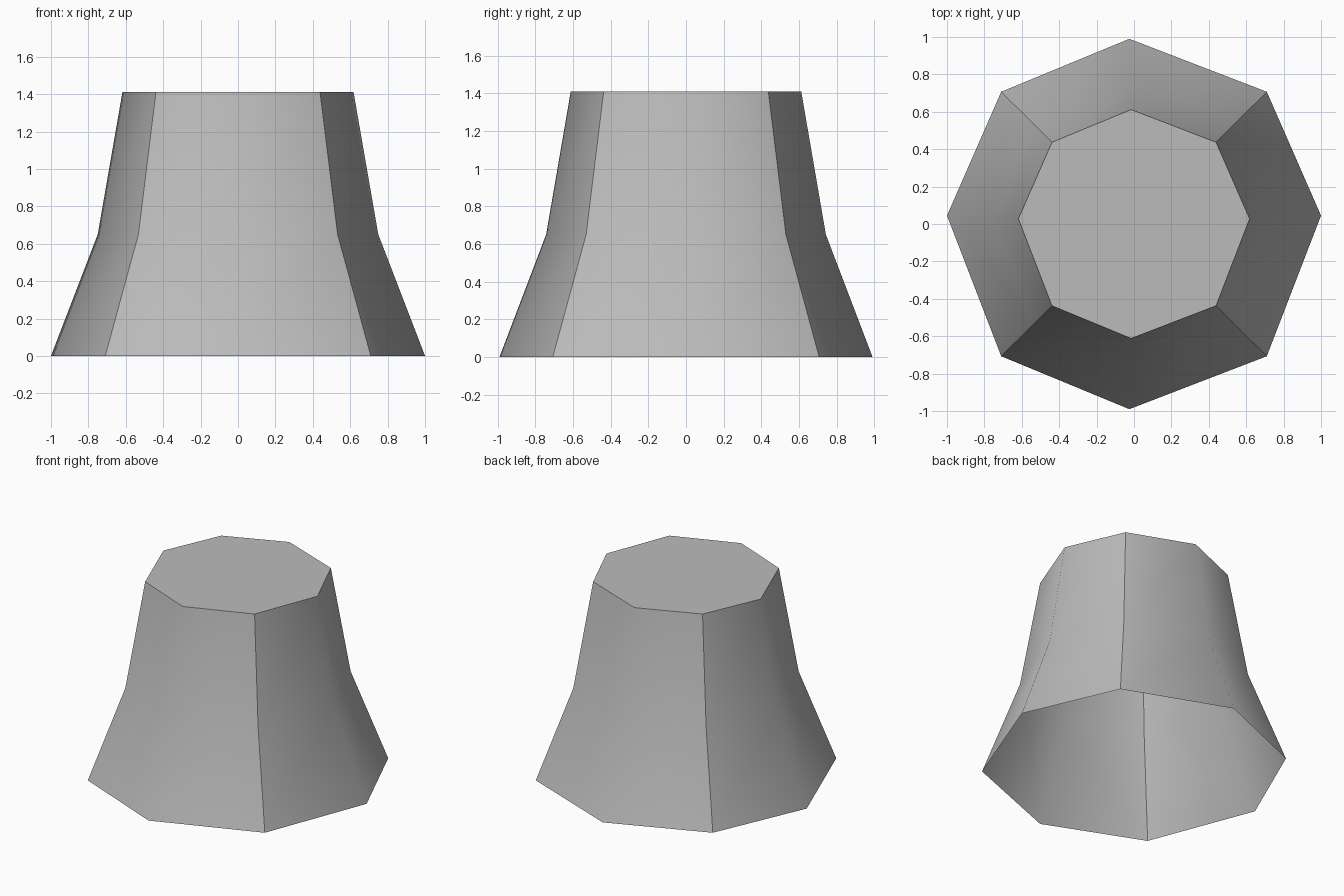
import bpy
import bmesh

cube = bpy.data.objects.get("Cube")
if cube:
    bpy.data.objects.remove(cube, do_unlink=True)

# Plain grey material
grey = bpy.data.materials.new("grey")
grey.use_nodes = True
colour = (0.5, 0.5, 0.5, 1)
grey.diffuse_color = colour
grey.node_tree.nodes["Principled BSDF"].inputs["Base Color"].default_value = colour

# Slightly uneven octagon; the corners are creased, the points between are soft
outline = [(1, 0.045), (0.71, 0.707), (-0.025, 0.99), (-0.71, 0.707),
           (-1, 0.045), (-0.71, -0.707), (-0.025, -0.99), (0.71, -0.707)]
levels = [(0, 1), (0.65, 0.75), (1.41, 0.618)]  # height, scale

bm = bmesh.new()
rings = [[bm.verts.new((x * s, y * s, z)) for x, y in outline] for z, s in levels]
count = len(outline)

# Flared wall, open underneath
for low, high in zip(rings, rings[1:]):
    for i in range(count):
        j = (i + 1) % count
        bm.faces.new((low[i], low[j], high[j], high[i])).smooth = True
    for i in range(1, count, 2):
        bm.edges.get((low[i], high[i])).smooth = False

# Flat cap with a crisp rim
cap = bm.faces.new(rings[-1])
for edge in cap.edges:
    edge.smooth = False

mesh = bpy.data.meshes.new("flared_pedestal")
bm.to_mesh(mesh)
bm.free()
mesh.materials.append(grey)
pedestal = bpy.data.objects.new("flared_pedestal", mesh)
bpy.context.collection.objects.link(pedestal)
